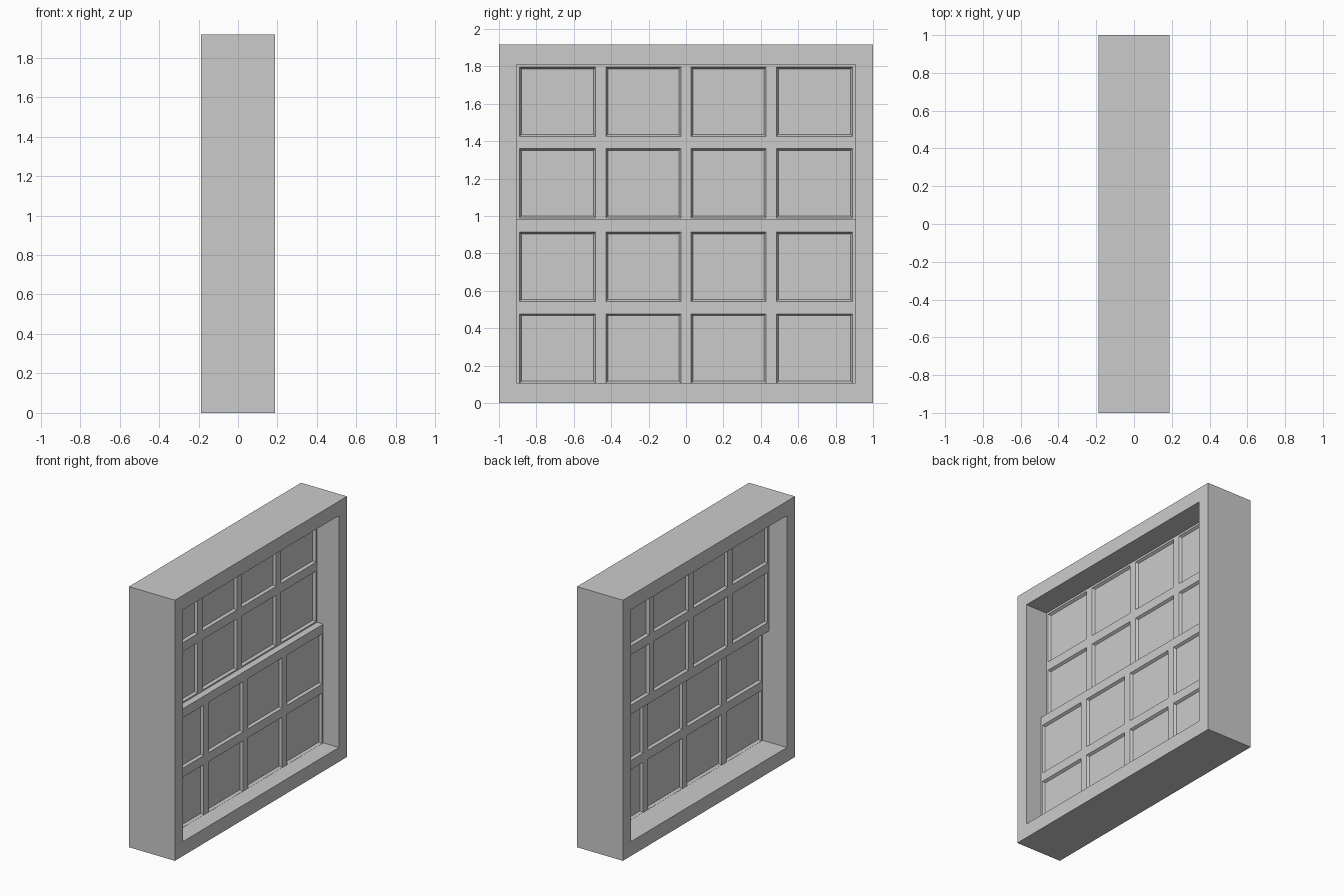
import bpy, bmesh

if "Cube" in bpy.data.objects:
    bpy.data.objects.remove(bpy.data.objects["Cube"])

HX, HY, H = 0.187, 1.0, 1.917


def finish(name, bm):
    bmesh.ops.remove_doubles(bm, verts=bm.verts, dist=1e-5)
    bmesh.ops.recalc_face_normals(bm, faces=bm.faces)
    me = bpy.data.meshes.new(name)
    bm.to_mesh(me)
    bm.free()
    ob = bpy.data.objects.new(name, me)
    bpy.context.collection.objects.link(ob)
    return ob


def rect(y, z0, z1):
    return [(-y, z0), (y, z0), (y, z1), (-y, z1)]


# Outer casing: a rectangular ring swept through the wall depth
def casing():
    bm = bmesh.new()
    outer, inner = rect(HY, 0, H), rect(0.905, 0.106, 1.811)
    loops = [(HX, outer), (HX, inner), (-HX, inner), (-HX, outer)]
    rings = [[bm.verts.new((x, y, z)) for y, z in pts] for x, pts in loops]
    for a, b in zip(rings, rings[1:] + rings[:1]):
        for i in range(4):
            j = (i + 1) % 4
            bm.faces.new((a[i], a[j], b[j], b[i]))
    finish("window_frame", bm)


# Sash: slab with a 4 x 2 grid of chamfered panes sunk into both faces
def sash(name, x0, x1, z0):
    ys = [-0.95, -0.89, -0.484, -0.428, -0.028, 0.028, 0.428, 0.484, 0.89, 0.95]
    zs = [z0 + d for d in (0, 0.067, 0.437, 0.503, 0.873, 0.94)]
    bm = bmesh.new()
    panes = []
    grids = []
    for x, front in ((x1, True), (x0, False)):
        g = [[bm.verts.new((x, y, z)) for z in zs] for y in ys]
        grids.append(g)
        for i in range(len(ys) - 1):
            for j in range(len(zs) - 1):
                q = [g[i][j], g[i + 1][j], g[i + 1][j + 1], g[i][j + 1]]
                f = bm.faces.new(q if front else q[::-1])
                if i % 2 and j % 2:
                    panes.append(f)

    def border(g):
        return ([c[0] for c in g] + g[-1][1:] +
                [c[-1] for c in g[-2::-1]] + g[0][-2:0:-1])
    a, b = border(grids[0]), border(grids[1])
    for i in range(len(a)):
        j = (i + 1) % len(a)
        bm.faces.new((a[j], a[i], b[i], b[j]))
    bm.normal_update()
    bmesh.ops.inset_individual(bm, faces=panes, thickness=0.014, depth=-0.018)
    finish(name, bm)


casing()
sash("lower_sash", 0.01, 0.06, 0.04)
sash("upper_sash", -0.04, 0.01, 0.923)
